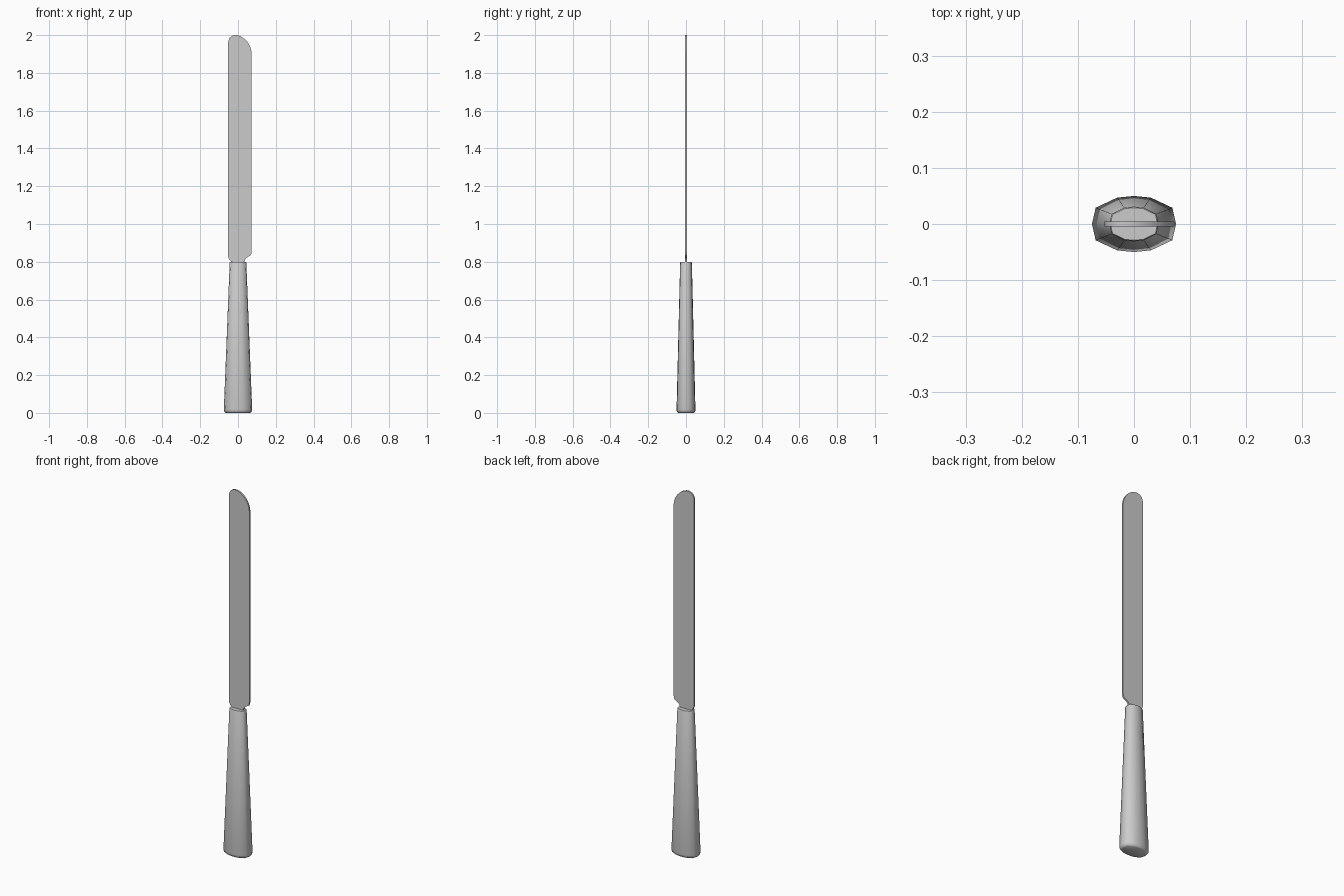
import bpy, bmesh

if "Cube" in bpy.data.objects:
    bpy.data.objects.remove(bpy.data.objects["Cube"])


def finish(name, bm, angle):
    bmesh.ops.recalc_face_normals(bm, faces=bm.faces)
    mesh = bpy.data.meshes.new(name)
    bm.to_mesh(mesh)
    bm.free()
    obj = bpy.data.objects.new(name, mesh)
    bpy.context.collection.objects.link(obj)
    bpy.ops.object.select_all(action='DESELECT')
    obj.select_set(True)
    bpy.context.view_layer.objects.active = obj
    bpy.ops.object.shade_smooth_by_angle(angle=angle)
    return obj


# Handle: tapered twelve-sided loft with a softened butt
quarter = [(1.0, 0.0), (0.91, 0.58), (0.4, 0.94), (0.0, 1.0)]
half = quarter + [(-x, y) for x, y in quarter[-2::-1]]
section = half + [(x, -y) for x, y in half[-2:0:-1]]
levels = [(0.0, 0.064, 0.041), (0.005, 0.072, 0.048), (0.018, 0.075, 0.05),
          (0.796, 0.044, 0.031), (0.8, 0.042, 0.029)]
bm = bmesh.new()
rings = [[bm.verts.new((x * rx, y * ry, z)) for x, y in section]
         for z, rx, ry in levels]
for low, high in zip(rings, rings[1:]):
    for i in range(len(section)):
        j = (i + 1) % len(section)
        bm.faces.new((low[i], low[j], high[j], high[i]))
bm.faces.new(rings[0])
bm.faces.new(rings[-1])
finish("handle", bm, 0.9)

# Blade: thin plate with rounded tip and notched heel, set into the handle
outline = [(-0.036, 0.78), (0.034, 0.78), (0.034, 0.803), (0.040, 0.817),
           (0.052, 0.826), (0.065, 0.832), (0.070, 0.840), (0.072, 0.855),
           (0.072, 1.905), (0.069, 1.925), (0.062, 1.945), (0.050, 1.964),
           (0.034, 1.981), (0.016, 1.993), (-0.002, 1.999), (-0.018, 2.0),
           (-0.034, 1.995), (-0.045, 1.985), (-0.051, 1.970), (-0.053, 1.950),
           (-0.053, 0.835), (-0.050, 0.820), (-0.043, 0.808), (-0.036, 0.802)]
bm = bmesh.new()
face = bm.faces.new([bm.verts.new((x, -0.0045, z)) for x, z in outline])
ext = bmesh.ops.extrude_face_region(bm, geom=[face])
for v in ext["geom"]:
    if isinstance(v, bmesh.types.BMVert):
        v.co.y = 0.0045
finish("blade", bm, 0.8)
